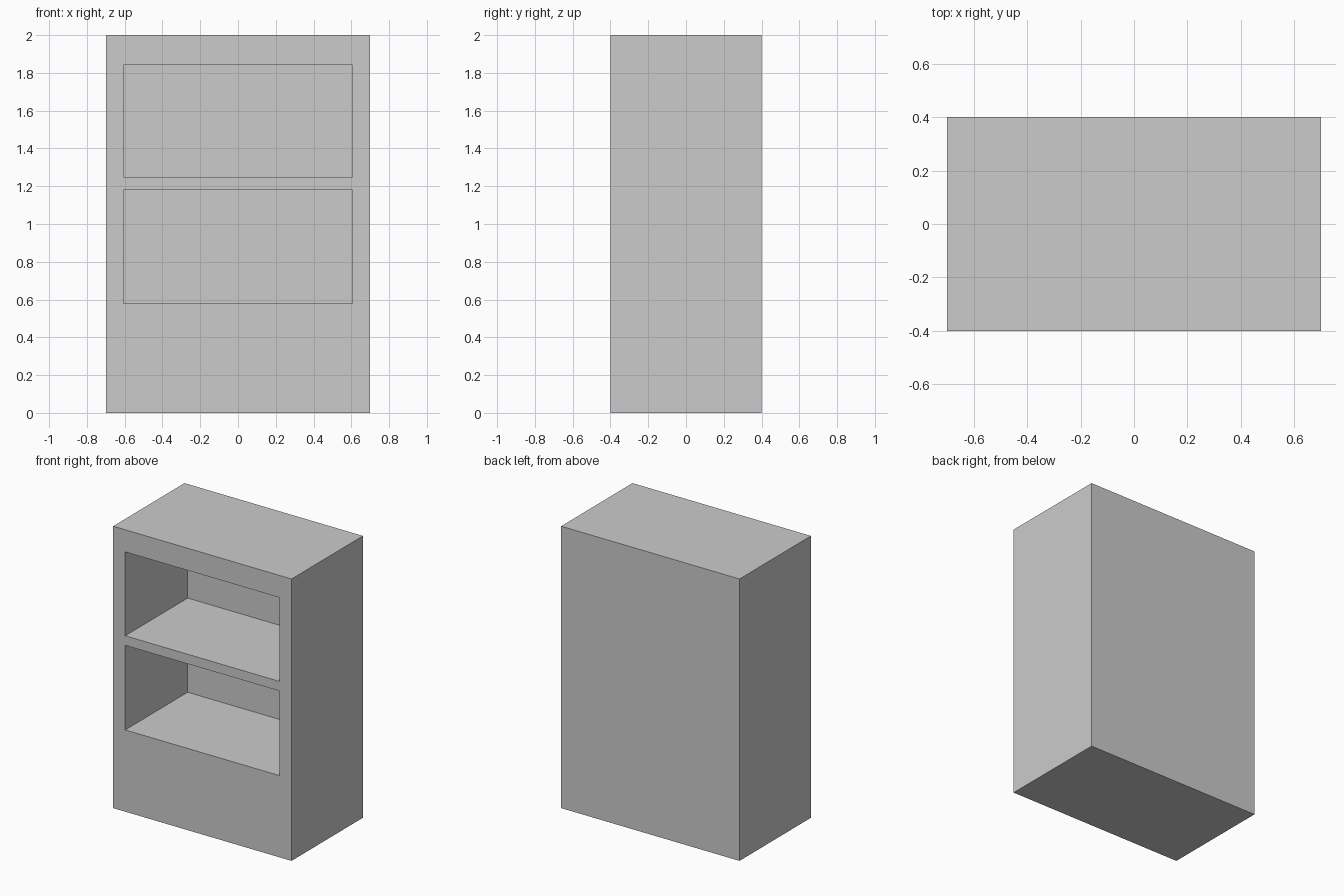
import bpy

if "Cube" in bpy.data.objects:
    bpy.data.objects.remove(bpy.data.objects["Cube"])


def box(name, x, y, z):
    """Axis-aligned box from (min, max) ranges."""
    bpy.ops.mesh.primitive_cube_add(
        size=1, location=[(a + b) / 2 for a, b in (x, y, z)])
    obj = bpy.context.object
    obj.name = name
    obj.scale = [b - a for a, b in (x, y, z)]
    bpy.ops.object.transform_apply(location=True, rotation=False, scale=True)
    return obj


# Solid cabinet body
cabinet = box("cabinet_body", (-0.7, 0.7), (-0.4, 0.4), (0, 2))

# Two open shelf compartments cut in from the front, leaving a back panel
for name, z in (("lower_compartment", (0.58, 1.18)),
                ("upper_compartment", (1.248, 1.843))):
    cutter = box(name + "_cutter", (-0.605, 0.605), (-0.5, 0.3), z)
    cut = cabinet.modifiers.new(name, 'BOOLEAN')
    cut.operation = 'DIFFERENCE'
    cut.solver = 'EXACT'
    cut.object = cutter
    bpy.context.view_layer.objects.active = cabinet
    bpy.ops.object.modifier_apply(modifier=cut.name)
    bpy.data.objects.remove(cutter, do_unlink=True)
